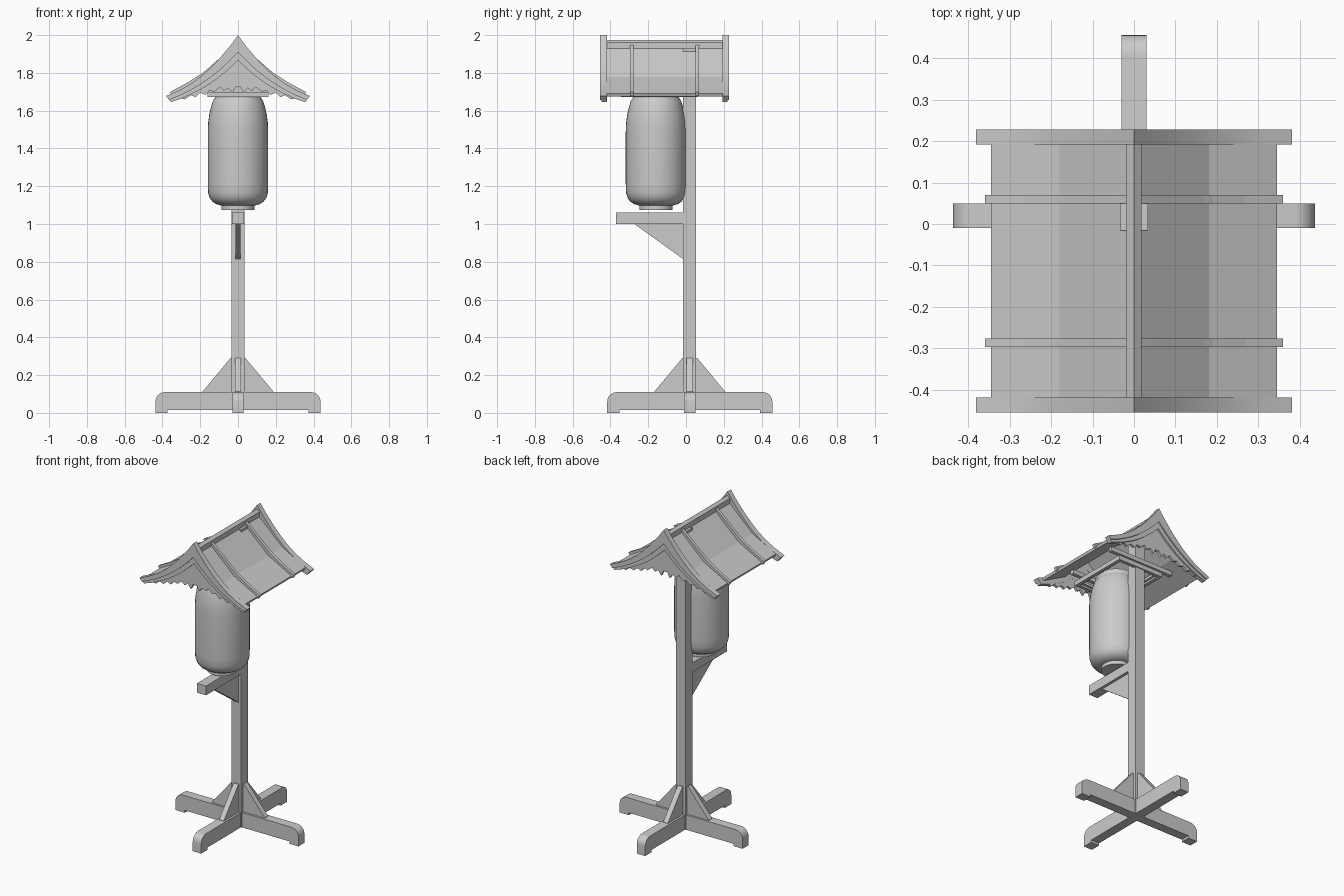
import bpy, bmesh
from math import sin, cos, pi, radians

if "Cube" in bpy.data.objects:
    bpy.data.objects.remove(bpy.data.objects["Cube"])

CY = 0.02   # post and base centre in y


def prism(name, pts, axis, a, b, bevel=0.0, smooth=False):
    """Extrude a 2D profile along an axis: 'y' takes (x,z) points, 'x' takes (y,z), 'z' takes (x,y)."""
    def co(p, t):
        return {'y': (p[0], t, p[1]), 'x': (t, p[0], p[1]), 'z': (p[0], p[1], t)}[axis]
    bm = bmesh.new()
    f = bm.faces.new([bm.verts.new(co(p, a)) for p in pts])
    ext = bmesh.ops.extrude_face_region(bm, geom=[f])
    d = [q - p for p, q in zip(co((0, 0), a), co((0, 0), b))]
    bmesh.ops.translate(bm, vec=d, verts=[v for v in ext['geom'] if isinstance(v, bmesh.types.BMVert)])
    bmesh.ops.recalc_face_normals(bm, faces=bm.faces)
    return finish(name, bm, bevel, smooth)


def finish(name, bm, bevel=0.0, smooth=False):
    me = bpy.data.meshes.new(name)
    bm.to_mesh(me)
    bm.free()
    ob = bpy.data.objects.new(name, me)
    bpy.context.collection.objects.link(ob)
    if bevel:
        m = ob.modifiers.new("bevel", 'BEVEL')
        m.width, m.segments = bevel, 1
    if smooth:
        bpy.ops.object.select_all(action='DESELECT')
        ob.select_set(True)
        bpy.context.view_layer.objects.active = ob
        bpy.ops.object.shade_smooth_by_angle(angle=radians(30))
    return ob


def box(name, x0, x1, y0, y1, z0, z1, bevel=0.0):
    return prism(name, [(x0, y0), (x1, y0), (x1, y1), (x0, y1)], 'z', z0, z1, bevel)


def lathe(name, prof, cx, cy, n=40):
    bm = bmesh.new()
    rings = [[bm.verts.new((cx + r * cos(2 * pi * i / n), cy + r * sin(2 * pi * i / n), z))
              for i in range(n)] for r, z in prof]
    for lo, hi in zip(rings, rings[1:]):
        for i in range(n):
            bm.faces.new((lo[i], lo[(i + 1) % n], hi[(i + 1) % n], hi[i]))
    bm.faces.new(rings[0][::-1])
    bm.faces.new(rings[-1])
    return finish(name, bm, 0, True)


def mirrored(half):
    """Full left-to-right curve from its right half, which starts on x = 0."""
    return [(-x, z) for x, z in half[:0:-1]] + half


def band(upper, lower):
    return mirrored(upper) + mirrored(lower)[::-1]


# crossed feet with rounded ends and pads
L, R, H = 0.437, 0.05, 0.11
half = [(0, H)] + [(L - R + R * sin(t * pi / 12), H - R + R * cos(t * pi / 12)) for t in range(7)]
half += [(L, 0), (L - 0.065, 0), (L - 0.065, 0.015)]
foot = mirrored(half)
prism("foot_side_to_side", foot, 'y', CY - 0.03, CY + 0.03, 0, True)
prism("foot_front_to_back", [(u + CY, z) for u, z in foot], 'x', -0.03, 0.03, 0, True)

# post and its four braces
box("post", -0.034, 0.034, CY - 0.036, CY + 0.034, 0.015, 1.93)
for s, side in ((1, "a"), (-1, "b")):
    tri = [(s * 0.03, 0.105), (s * 0.188, 0.105), (s * 0.188, 0.112), (s * 0.04, 0.29), (s * 0.03, 0.29)]
    prism("brace_x_" + side, tri, 'y', CY - 0.017, CY + 0.017)
    prism("brace_y_" + side, [(u + CY, z) for u, z in tri], 'x', -0.017, 0.017)

# arm under the lantern with gusset
box("lantern_arm", -0.032, 0.032, -0.37, 0.0, 1.0, 1.06)
prism("arm_gusset", [(-0.28, 1.005), (0.0, 1.005), (0.0, 0.815), (-0.016, 0.815)], 'x', -0.014, 0.014)

# lantern body with end rings
LY = -0.159
lathe("lantern_body", [(0.09, 1.098), (0.115, 1.105), (0.135, 1.118), (0.15, 1.138), (0.158, 1.165),
                       (0.16, 1.21), (0.16, 1.49), (0.158, 1.535), (0.152, 1.58), (0.143, 1.62),
                       (0.133, 1.652), (0.122, 1.668)], 0, LY)
lathe("lantern_bottom_ring", [(0.078, 1.075), (0.088, 1.075), (0.088, 1.11)], 0, LY)
lathe("lantern_top_ring", [(0.122, 1.66), (0.122, 1.695)], 0, LY)

# frame above the lantern: outer rails, inner rails and a ceiling
def frame(name, x, y0, y1, w, z0, z1):
    for s in (-1, 1):
        box(name + "_side", *sorted((s * x, s * (x - w))), y0, y1, z0, z1)
    box(name + "_front", -x + w, x - w, y0, y0 + w, z0, z1)
    box(name + "_back", -x + w, x - w, y1 - w, y1, z0, z1)

frame("outer_frame", 0.162, -0.345, 0.06, 0.022, 1.672, 1.70)
frame("inner_frame", 0.14, -0.323, 0.038, 0.014, 1.684, 1.70)
for y in (-0.287, 0.06):
    box("roof_cross_beam", -0.23, 0.23, y - 0.012, y + 0.012, 1.70, 1.728)

# roof panels
prism("roof_panels", band([(0, 1.945), (0.181, 1.777), (0.345, 1.69)],
                          [(0, 1.925), (0.175, 1.76), (0.338, 1.674)]), 'y', -0.42, 0.195)
# ridge beam
prism("ridge_beam", [(-0.018, 1.925), (0.018, 1.925), (0.018, 1.96), (0, 1.975), (-0.018, 1.96)],
      'y', -0.42, 0.195)
# battens running down the roof
for y in (-0.287, 0.06):
    prism("roof_batten", band([(0, 1.962), (0.05, 1.92), (0.165, 1.818), (0.19, 1.798), (0.27, 1.747), (0.36, 1.699)],
                              [(0, 1.93), (0.175, 1.765), (0.35, 1.677)]), 'y', y - 0.01, y + 0.01)

# gable ends: curved outer board, inner board and scalloped panel
top = [(0, 2.0), (0.04, 1.945), (0.095, 1.88), (0.14, 1.832), (0.19, 1.786), (0.25, 1.742), (0.31, 1.708), (0.382, 1.677)]
mid = [(0, 1.91), (0.05, 1.858), (0.10, 1.812), (0.15, 1.772), (0.20, 1.738), (0.25, 1.709), (0.30, 1.684), (0.364, 1.657)]
low = [(0, 1.867), (0.05, 1.819), (0.10, 1.777), (0.15, 1.741), (0.20, 1.711), (0.25, 1.686), (0.30, 1.664), (0.355, 1.645)]
scallop = [(0, 1.722), (0.012, 1.728), (0.03, 1.692), (0.05, 1.72), (0.075, 1.705), (0.095, 1.725),
           (0.125, 1.70), (0.15, 1.708), (0.172, 1.683), (0.2, 1.695), (0.225, 1.672), (0.25, 1.682), (0.28, 1.66)]
for name, outer, s in (("front", -0.455, 1), ("back", 0.228, -1)):
    prism(name + "_gable_outer_board", band(top, mid), 'y', outer, outer + s * 0.036, 0, True)
    prism(name + "_gable_inner_board", band(mid, low), 'y', outer + s * 0.008, outer + s * 0.036, 0, True)
    prism(name + "_gable_panel", band(low[:7], scallop), 'y', outer + s * 0.018, outer + s * 0.034)
